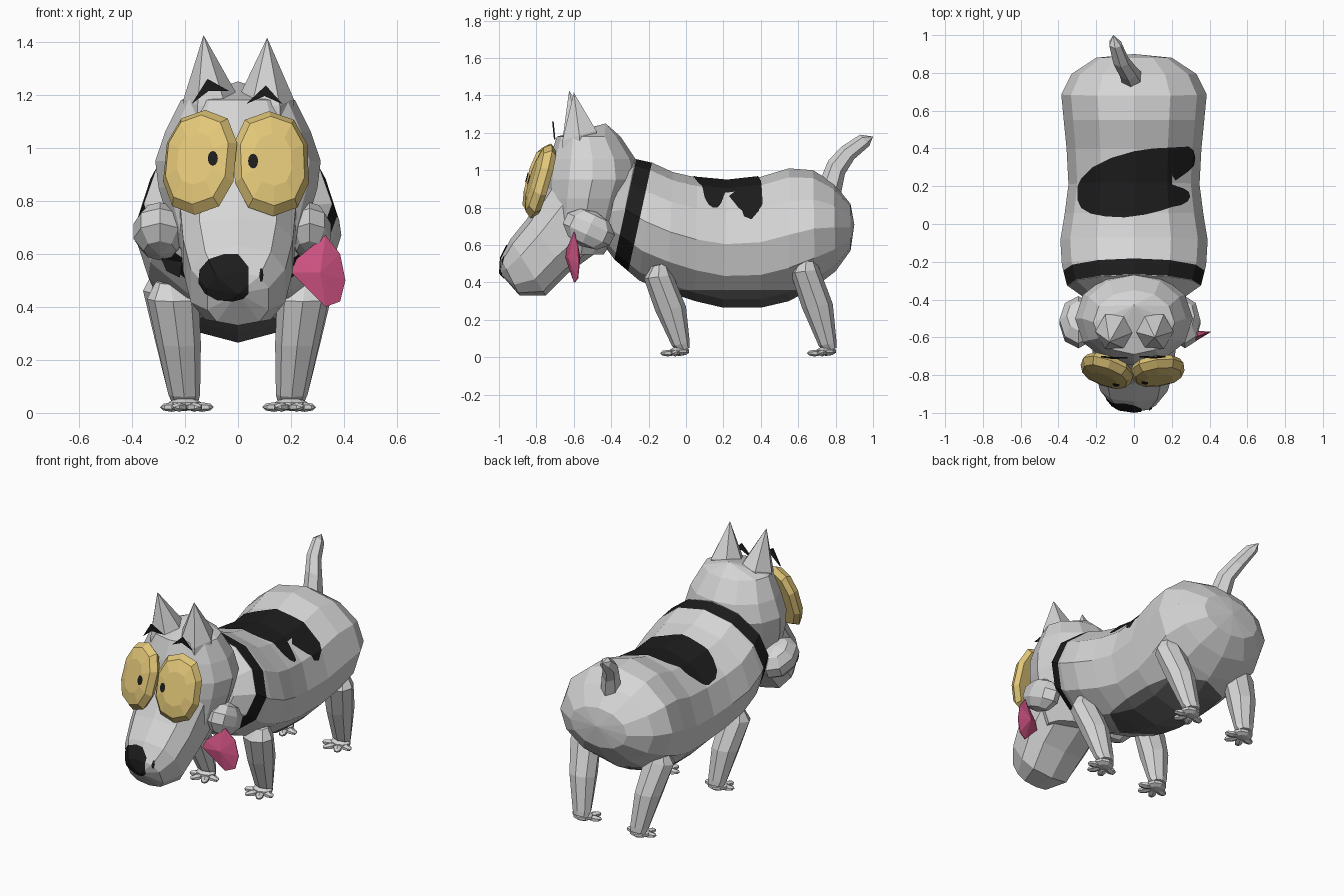
import bpy, bmesh, math
from mathutils import Vector, Matrix

if "Cube" in bpy.data.objects:
    bpy.data.objects.remove(bpy.data.objects["Cube"])


def material(name, rgb):
    m = bpy.data.materials.new(name)
    m.diffuse_color = (*rgb, 1)
    m.use_nodes = True
    m.node_tree.nodes["Principled BSDF"].inputs["Base Color"].default_value = m.diffuse_color
    return m


GREY = material("light grey fur", (0.67, 0.67, 0.67))
DARK = material("dark grey belly", (0.13, 0.13, 0.13))
BLACK = material("black", (0.012, 0.012, 0.012))
YELLOW = material("yellow eye", (0.76, 0.57, 0.19))
PINK = material("pink tongue", (0.72, 0.10, 0.26))


def finish(name, bm, *mats, recalc=True):
    if recalc:
        bmesh.ops.recalc_face_normals(bm, faces=bm.faces)
    me = bpy.data.meshes.new(name)
    bm.to_mesh(me)
    bm.free()
    for m in mats:
        me.materials.append(m)
    ob = bpy.data.objects.new(name, me)
    bpy.context.collection.objects.link(ob)
    return ob


def everything(bm):
    return bm.verts[:] + bm.edges[:] + bm.faces[:]


def skin(rings, tips=(None, None)):
    """Join rings of points; close each end with a tip point or a flat cap."""
    bm = bmesh.new()
    loops = [[bm.verts.new(p) for p in r] for r in rings]
    n = len(loops[0])
    for a, b in zip(loops, loops[1:]):
        for i in range(n):
            j = (i + 1) % n
            bm.faces.new((a[i], a[j], b[j], b[i]))
    for loop, tip in ((loops[0], tips[0]), (loops[-1], tips[1])):
        if tip is None:
            bm.faces.new(loop)
        else:
            t = bm.verts.new(tip)
            for i in range(n):
                bm.faces.new((loop[i], loop[(i + 1) % n], t))
    return bm


def boxy(t, p):
    """Cosine and sine pushed towards a rounded square when p < 1."""
    return [math.copysign(abs(v) ** p, v) for v in (math.cos(t), math.sin(t))]


def oval(y1, z1, y2, z2, half, x=0.0, n=12, p=1.0):
    """Ring through two points of the side profile, with a half width in x."""
    a, b = Vector((x, y1, z1)), Vector((x, y2, z2))
    mid, arm = (a + b) / 2, (a - b) / 2
    return [mid + arm * c + Vector((half * s, 0, 0))
            for c, s in (boxy(2 * math.pi * i / n, p) for i in range(n))]


def ball(loc, size, rot=(0, 0, 0), seg=8, rings=5, bm=None):
    bm = bm or bmesh.new()
    m = Matrix.Translation(loc)
    for ang, ax in zip(rot, "XYZ"):
        m = m @ Matrix.Rotation(math.radians(ang), 4, ax)
    bmesh.ops.create_uvsphere(bm, u_segments=seg, v_segments=rings, radius=1,
                              matrix=m @ Matrix.Diagonal((*size, 1)))
    return bm


def marking(name, src, outline, v_axis, facing, mat=BLACK):
    """Thin painted patch: a copy of the surface trimmed to a convex outline."""
    bm = bmesh.new()
    bm.from_mesh(src.data)
    bm.normal_update()
    for v, nrm in [(v, v.normal.copy()) for v in bm.verts]:
        v.co += nrm * 0.005
    away = [f for f in bm.faces if f.normal.dot(facing) < 0.02]
    bmesh.ops.delete(bm, geom=away, context='FACES')
    for (u1, v1), (u2, v2) in zip(outline, outline[1:] + outline[:1]):
        co, no = Vector((u1, 0, 0)), Vector((v2 - v1, 0, 0))
        co[v_axis], no[v_axis] = v1, u1 - u2
        bmesh.ops.bisect_plane(bm, geom=everything(bm), plane_co=co,
                               plane_no=no.normalized(), clear_outer=True)
    for f in bm.faces:
        f.material_index = 0
    return finish(name, bm, mat, recalc=False)


def ellipse(cx, cz, rx, rz, n=12):
    return [(cx + rx * math.cos(2 * math.pi * i / n), cz + rz * math.sin(2 * math.pi * i / n))
            for i in range(n)]


UP, FRONT = Vector((0, 0, 1)), Vector((0, -1, 0))

# Body, with collar band and belly cut into the faces
bm = skin([oval(*r) for r in (
    (-.36, .96, -.44, .60, .25), (-.27, 1.06, -.38, .52, .355), (-.18, 1.04, -.25, .41, .382),
    (-.07, .99, -.10, .35, .39), (.06, .96, .05, .30, .367), (.22, .945, .20, .265, .347),
    (.40, .965, .40, .265, .357), (.55, 1.01, .55, .30, .372), (.68, 1.00, .69, .375, .385),
    (.79, .93, .80, .46, .33), (.88, .82, .88, .57, .20))], (None, (0, .90, .71)))
slant = Vector((0, .55, -.12)).normalized()
front_co, back_co = Vector((0, -.268, 1.05)), Vector((0, -.18, 1.05))
for co, no in ((front_co, slant), (back_co, slant), (Vector((0, 0, .36)), UP)):
    bmesh.ops.bisect_plane(bm, geom=everything(bm), plane_co=co, plane_no=no)
for f in bm.faces:
    c = f.calc_center_median()
    if (c - front_co).dot(slant) > 0 > (c - back_co).dot(slant):
        f.material_index = 1
    elif c.z < .36:
        f.material_index = 2
body = finish("body", bm, GREY, BLACK, DARK)

# Saddle patch with two drips on the right side
marking("saddle_patch", body, [(-.30, .13), (-.28, .085), (-.23, .055), (-.15, .04), (-.05, .035),
                               (.06, .05), (.14, .07), (.20, .09), (.20, .405), (.10, .40), (0, .385),
                               (-.12, .35), (-.22, .30), (-.28, .24), (-.30, .20)], 1, UP)
marking("saddle_drip_front", body, [(.20, .09), (.25, .10), (.285, .12), (.298, .145), (.29, .17),
                                    (.265, .187), (.20, .21)], 1, UP)
marking("saddle_drip_back", body, [(.20, .26), (.22, .23), (.29, .28), (.318, .31), (.325, .35),
                                   (.315, .39), (.29, .41), (.20, .405)], 1, UP)

# Head and snout
head = finish("head", skin([oval(yf, z, yb, z, w) for z, yf, yb, w in (
    (.55, -.68, -.44, .18), (.68, -.74, -.35, .25), (.85, -.75, -.29, .30), (.95, -.75, -.25, .312),
    (1.06, -.73, -.27, .275), (1.18, -.69, -.35, .215))], (None, (0, -.43, 1.25))), GREY)
snout = finish("snout", skin([oval(*r, n=10, p=.75) for r in (
    (-.74, .92, -.45, .58, .23), (-.85, .74, -.63, .45, .215), (-.94, .63, -.75, .33, .185),
    (-.99, .53, -.89, .33, .12))], (None, (0, -.995, .45))), GREY)
marking("nose", snout, [(.04, .45), (.04, .55), (.0, .60), (-.05, .60), (-.11, .58), (-.145, .54),
                        (-.15, .49), (-.125, .45), (-.08, .425), (-.02, .42), (.02, .43)], 2, FRONT)
marking("nose_edge", snout, ellipse(.088, .52, .008, .028, 6), 2, FRONT)

# Cheeks at the ends of the grin
for side, x, w in (("left", -.295, .105), ("right", .27, .085)):
    finish(side + "_cheek", ball((x, -.52, .685), (w, .145, .10), (-25, 0, 0)), GREY)

# Open mouth corner: a thin dark plate beside the snout
mouth = [(-.29, .585), (-.27, .535), (-.22, .51), (-.21, .57)]
finish("mouth_corner", skin([[(x, y, z) for x, z in mouth] for y in (-.63, -.622)]), BLACK)

# Eyes: tilted faceted discs with small pupils
for side, x, z, yaw, pupil in (("left", -.143, .945, -20, (-.095, .96)), ("right", .125, .94, 8, (.057, .95))):
    turn = (Matrix.Translation((x, -.775, z)) @ Matrix.Rotation(math.radians(yaw), 4, 'Z')
            @ Matrix.Rotation(math.radians(-16), 4, 'X'))
    rings = [[turn @ Vector((.147 * k * c, y, .206 * k * s))
              for c, s in (boxy(2 * math.pi * (i + .5) / 10, .85) for i in range(10))]
             for y, k in ((-.055, .5), (-.038, .85), (0, 1), (.03, .88))]
    eye = finish(side + "_eye", skin(rings), YELLOW)
    marking(side + "_pupil", eye, ellipse(*pupil, .019, .028), 2, FRONT)

# Eyebrows: thin chevron plates
for side, pts in (("left", ((-.175, 1.165), (-.115, 1.26), (-.035, 1.215), (-.11, 1.215))),
                  ("right", ((.03, 1.165), (.105, 1.235), (.168, 1.165), (.10, 1.195)))):
    finish(side + "_eyebrow", skin([[(x, y - (z - 1.165) * .1, z) for x, z in pts]
                                    for y in (-.706, -.698)]), BLACK)

# Ears: six sided spikes
for side, x, tip in (("left", -.10, (-.13, -.625, 1.425)), ("right", .105, (.11, -.60, 1.415))):
    base = [(x + .105 * math.cos(a), -.57 + .105 * math.sin(a), 1.185 + .03 * math.sin(a))
            for a in (math.pi * i / 3 for i in range(6))]
    finish(side + "_ear", skin([[(px, py, 1.08) for px, py, pz in base], base], (None, tip)), GREY)

# Tongue: flat leaf, thicker in the middle
leaf = [(.33, .67), (.385, .60), (.405, .50), (.385, .42), (.33, .40), (.27, .46), (.20, .53), (.22, .58)]
edge = [(x, -.61 + (x - .3) * .35, z) for x, z in leaf]
finish("tongue", skin([edge, [(x, y + .004, z) for x, y, z in edge]],
                      ((.31, -.63, .53), (.31, -.565, .53))), PINK)

# Legs and paws with pointed toes
for end, dy, spread, lift in (("front", 0, 0, 0), ("back", .785, .015, .03)):
    for side, s in (("left", -1), ("right", 1)):
        rings = [oval(y1 + dy, z + lift * k, y2 + dy, z + .02 + lift * k, w, s * (x + spread * k), 8)
                 for y1, y2, z, w, x, k in (
                     (-.04, .02, .03, .05, .20, 0), (-.075, .02, .06, .06, .203, 0),
                     (-.165, .0, .25, .083, .223, .5), (-.225, -.07, .42, .098, .245, 1),
                     (-.185, -.10, .485, .055, .255, 1))]
        finish(f"{end}_{side}_leg", skin(rings), GREY)
        paw = ball((s * .20, dy - .035, .032), (.065, .055, .025))
        for ang in (-75, -28, 28, 75):
            a = math.radians(ang)
            ball((s * .193 + .06 * math.sin(a), dy - .04 - .065 * math.cos(a), .022),
                 (.027, .018, .045), (90, ang, 0), 6, 4, paw)
        finish(f"{end}_{side}_paw", paw, GREY)

# Tail: tapering bent tube
finish("tail", skin([oval(y1, z1, y2, z2, w, x, 6) for y1, z1, y2, z2, w, x in (
    (.71, .93, .83, .88, .06, -.01), (.76, 1.05, .85, .98, .052, -.03), (.83, 1.125, .90, 1.06, .045, -.07),
    (.93, 1.19, .98, 1.13, .035, -.10))], (None, (-.11, 1.0, 1.18))), GREY)
